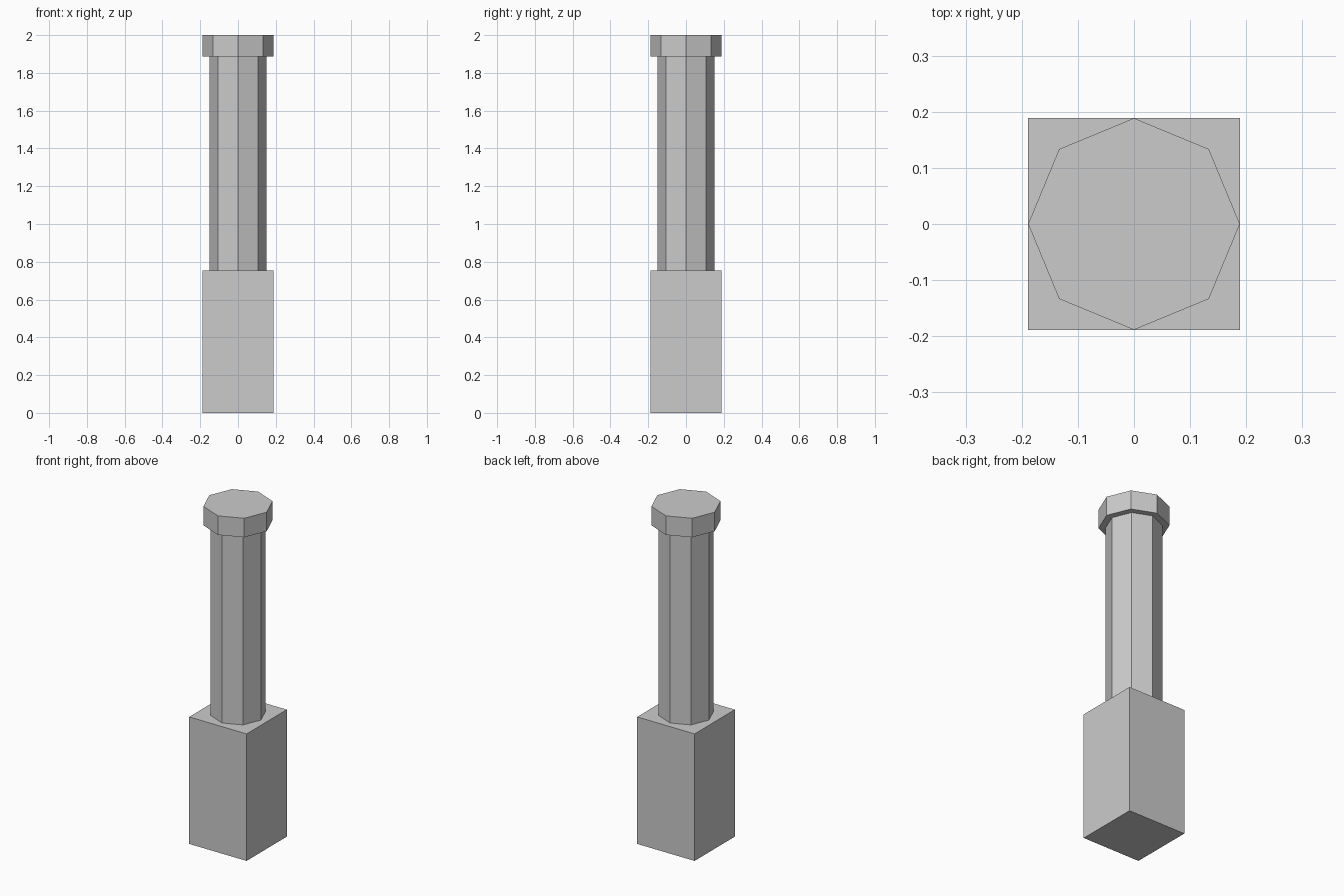
import bpy

if "Cube" in bpy.data.objects:
    bpy.data.objects.remove(bpy.data.objects["Cube"])

S = 2 / 5.3  # one pillar width; total height is 5.3 widths


def octagon_prism(name, radius, z0, z1):
    bpy.ops.mesh.primitive_cylinder_add(
        vertices=8, radius=radius * S, depth=(z1 - z0) * S,
        location=(0, 0, (z0 + z1) / 2 * S))
    bpy.context.object.name = name


# Square base block
bpy.ops.mesh.primitive_cube_add(size=1, location=(0, 0, S))
base = bpy.context.object
base.name = "base_block"
base.scale = (S, S, 2 * S)
bpy.ops.object.transform_apply(location=False, rotation=False, scale=True)

# Octagonal shaft and wider cap
octagon_prism("shaft", 0.4, 2.0, 5.0)
octagon_prism("cap", 0.5, 5.0, 5.3)
